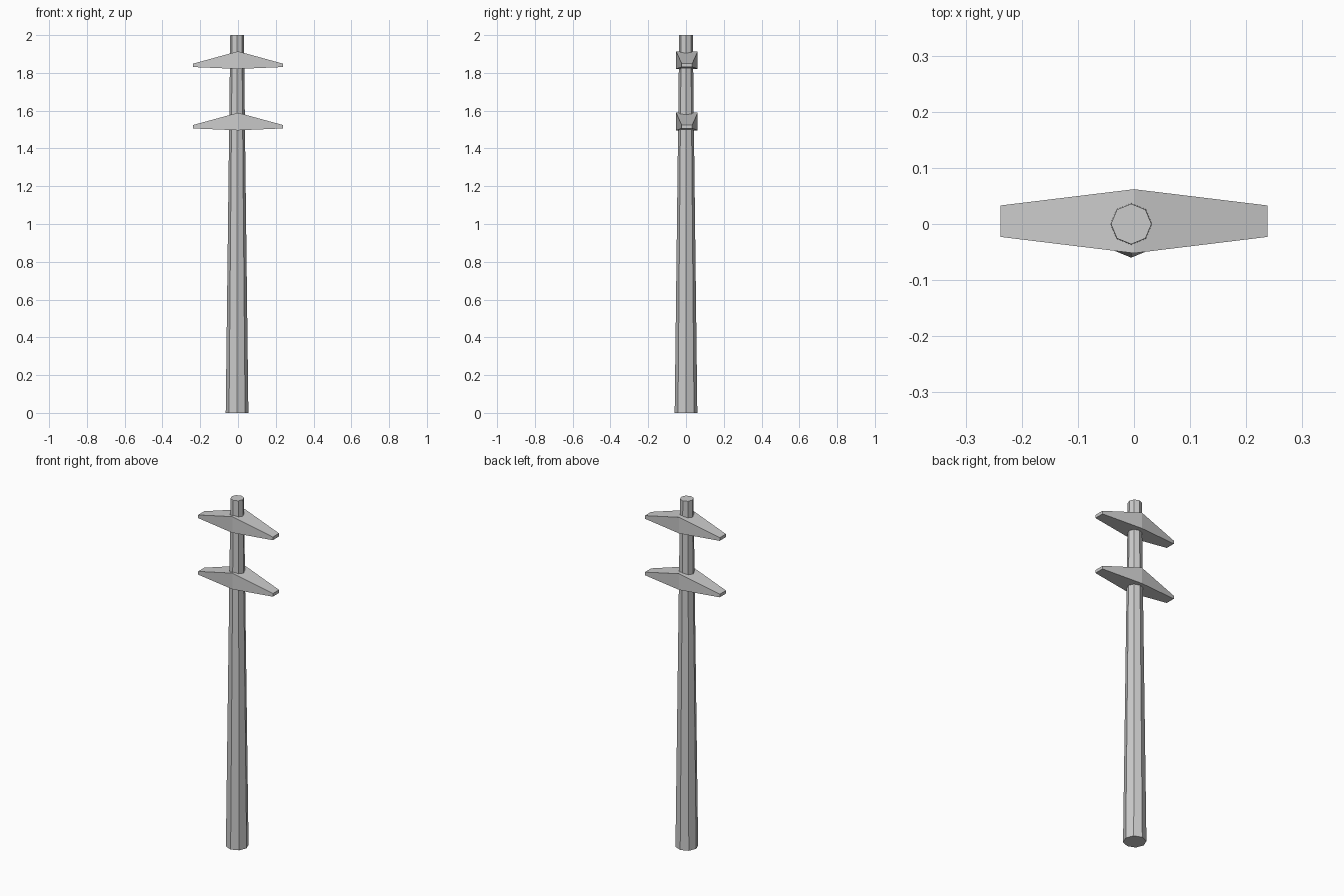
import bpy, bmesh
from mathutils import Vector

if "Cube" in bpy.data.objects:
    bpy.data.objects.remove(bpy.data.objects["Cube"])

def finish(bm, name):
    bmesh.ops.recalc_face_normals(bm, faces=bm.faces)
    mesh = bpy.data.meshes.new(name)
    bm.to_mesh(mesh)
    bm.free()
    obj = bpy.data.objects.new(name, mesh)
    bpy.context.collection.objects.link(obj)
    return obj

# Tapered eight-sided pole, corners on the axes
bm = bmesh.new()
bmesh.ops.create_cone(bm, cap_ends=True, segments=8, radius1=0.06, radius2=0.036, depth=2)
bmesh.ops.translate(bm, verts=bm.verts, vec=Vector((-0.005, 0, 1)))
finish(bm, "pole")

# Crossarm: rectangular sections lofted from tip to thick middle to tip
def crossarm(name, z):
    bm = bmesh.new()
    sections = [(-0.238, 0.028, 0.010, 0.028),
                (0.0, 0.057, 0.0, 0.093),
                (0.238, 0.028, 0.010, 0.028)]  # x, half width, bottom, top
    rings = [[bm.verts.new((x, 0.005 + sy * w, z + h))
              for sy, h in ((-1, lo), (1, lo), (1, hi), (-1, hi))]
             for x, w, lo, hi in sections]
    for a, b in zip(rings, rings[1:]):
        for i in range(4):
            j = (i + 1) % 4
            bm.faces.new((a[i], a[j], b[j], b[i]))
    bm.faces.new(rings[0])
    bm.faces.new(rings[-1])
    finish(bm, name)

crossarm("upper_crossarm", 1.821)
crossarm("lower_crossarm", 1.496)
